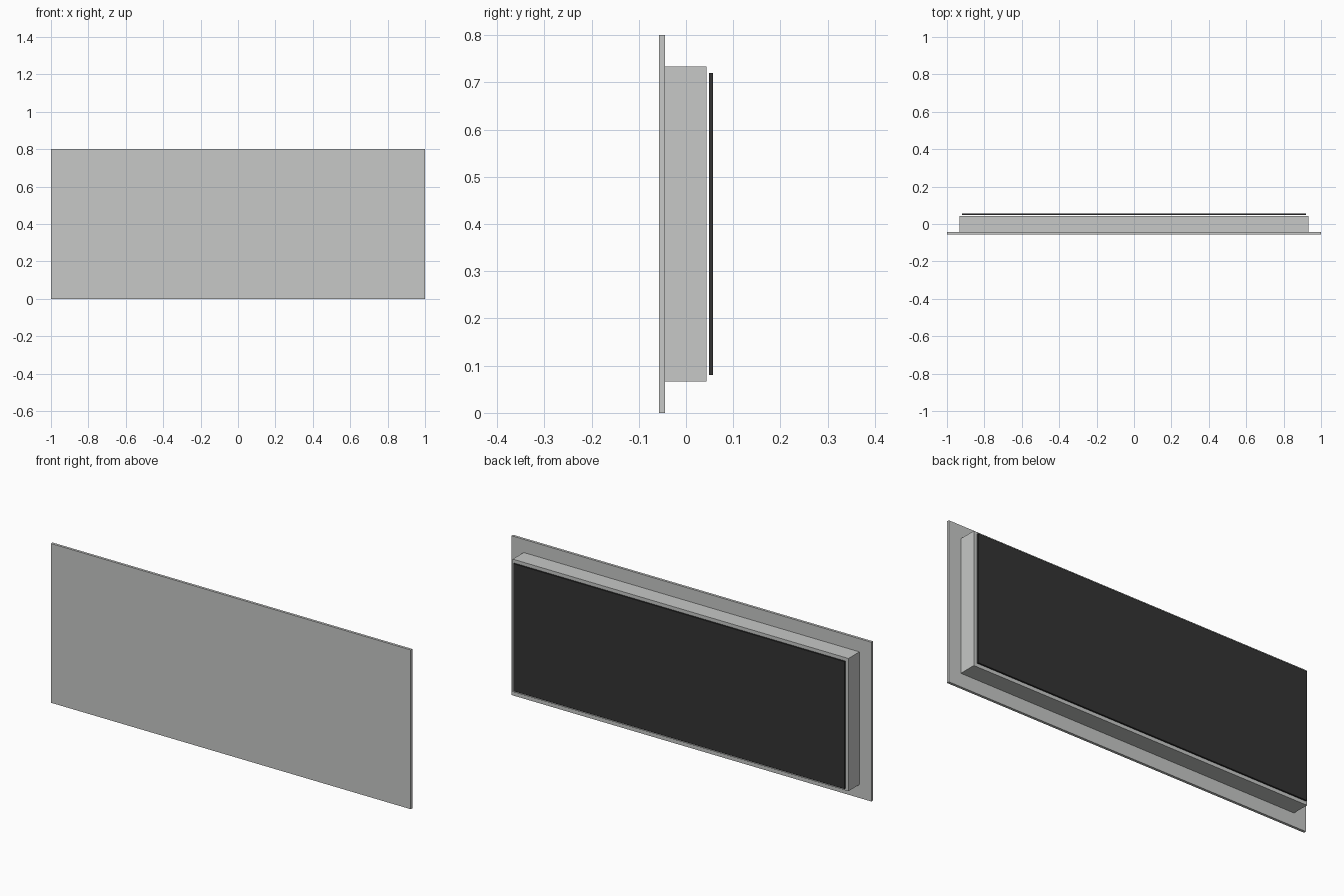
import bpy

if "Cube" in bpy.data.objects:
    bpy.data.objects.remove(bpy.data.objects["Cube"])


def material(name, rgb):
    m = bpy.data.materials.new(name)
    m.diffuse_color = (*rgb, 1)
    m.use_nodes = True
    m.node_tree.nodes["Principled BSDF"].inputs["Base Color"].default_value = m.diffuse_color
    return m


def box(name, x, y, z, mat):
    """Box from (min, max) ranges along each axis."""
    bpy.ops.mesh.primitive_cube_add(size=1, location=[sum(r) / 2 for r in (x, y, z)])
    ob = bpy.context.object
    ob.name = name
    ob.scale = [r[1] - r[0] for r in (x, y, z)]
    bpy.ops.object.transform_apply(location=False, rotation=False, scale=True)
    ob.data.materials.append(mat)
    return ob


grey = material("light grey", (0.57, 0.58, 0.57))
dark = material("charcoal", (0.033, 0.033, 0.033))

# Wide flange plate at the front
box("front_plate", (-1, 1), (-0.057, -0.044), (0, 0.8), grey)
# Housing behind the plate
box("housing", (-0.933, 0.933), (-0.044, 0.043), (0.067, 0.734), grey)
# Thin dark panel floating just behind the housing
box("back_panel", (-0.92, 0.92), (0.049, 0.057), (0.08, 0.72), dark)
